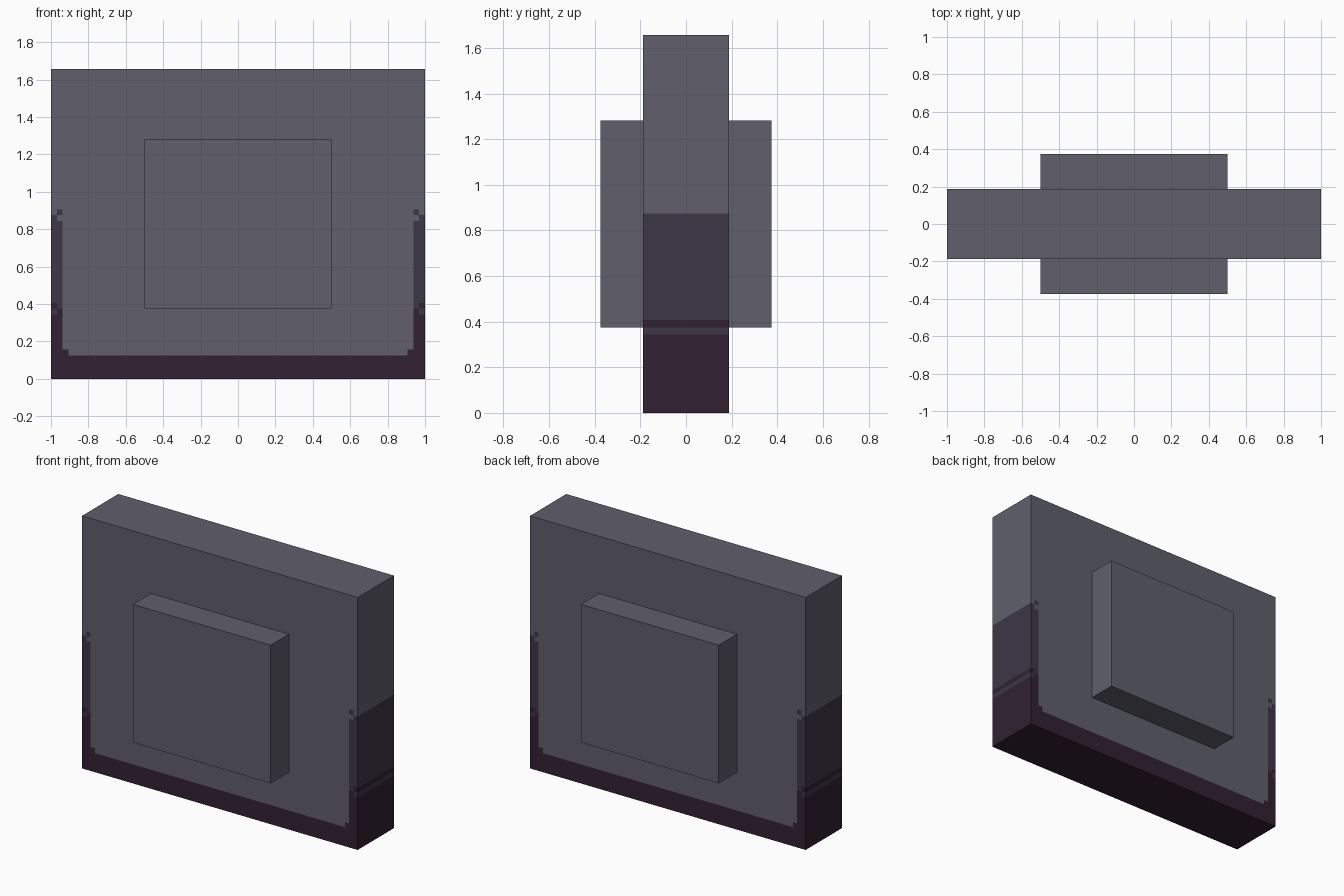
import bpy, bmesh
from mathutils import Matrix, Vector

if "Cube" in bpy.data.objects:
    bpy.data.objects.remove(bpy.data.objects["Cube"])

T = 1 / 32  # one colour cell


def material(name, srgb):
    mat = bpy.data.materials.new(name)
    lin = [((c / 255 + 0.055) / 1.055) ** 2.4 for c in srgb]
    mat.diffuse_color = (*lin, 1)
    mat.use_nodes = True
    mat.node_tree.nodes["Principled BSDF"].inputs["Base Color"].default_value = mat.diffuse_color
    return mat


MATS = [material("slate", (96, 95, 108)),
        material("dark_slate", (61, 55, 72)),
        material("plum", (50, 33, 50))]


def box(name, size, z0, cuts=(), paint=None):
    """Box standing at z0, sliced by (point, normal) planes, painted per face."""
    bm = bmesh.new()
    bmesh.ops.create_cube(bm, size=1)
    bm.transform(Matrix.Translation((0, 0, z0 + size[2] / 2)) @ Matrix.Diagonal((*size, 1)))
    for co, no in cuts:
        bmesh.ops.bisect_plane(bm, geom=bm.verts[:] + bm.edges[:] + bm.faces[:],
                               plane_co=co, plane_no=no, dist=1e-6)
    for f in bm.faces:
        f.material_index = paint(f.calc_center_median()) if paint else 0
    mesh = bpy.data.meshes.new(name)
    bm.to_mesh(mesh)
    bm.free()
    for m in MATS:
        mesh.materials.append(m)
    obj = bpy.data.objects.new(name, mesh)
    bpy.context.collection.objects.link(obj)
    return obj


def stain(c):
    """Dark stepped border along the base and both side edges."""
    col = max(0, int((1 - abs(c.x)) / T))
    row = int(c.z / T)
    if row < 4 or (row == 4 and col < 3):
        return 2
    if col == 0:
        return 2 if row < 11 or row == 12 else 1 if row < 28 else 0
    if col == 1:
        return 2 if row < 12 else 1 if row < 27 or row == 28 else 0
    return 0


# Main slab, sliced where the border colours step
cuts = [(Vector((s * (1 - i * T), 0, 0)), Vector((1, 0, 0)))
        for s in (-1, 1) for i in (1, 2, 3)]
cuts += [(Vector((0, 0, r * T)), Vector((0, 0, 1)))
         for r in (4, 5, 11, 12, 13, 27, 28, 29)]
box("slab", (2, 12 * T, 53 * T), 0, cuts, stain)

# Raised centre panel, passing through to both faces
box("centre_panel", (1, 24 * T, 29 * T), 12 * T)
